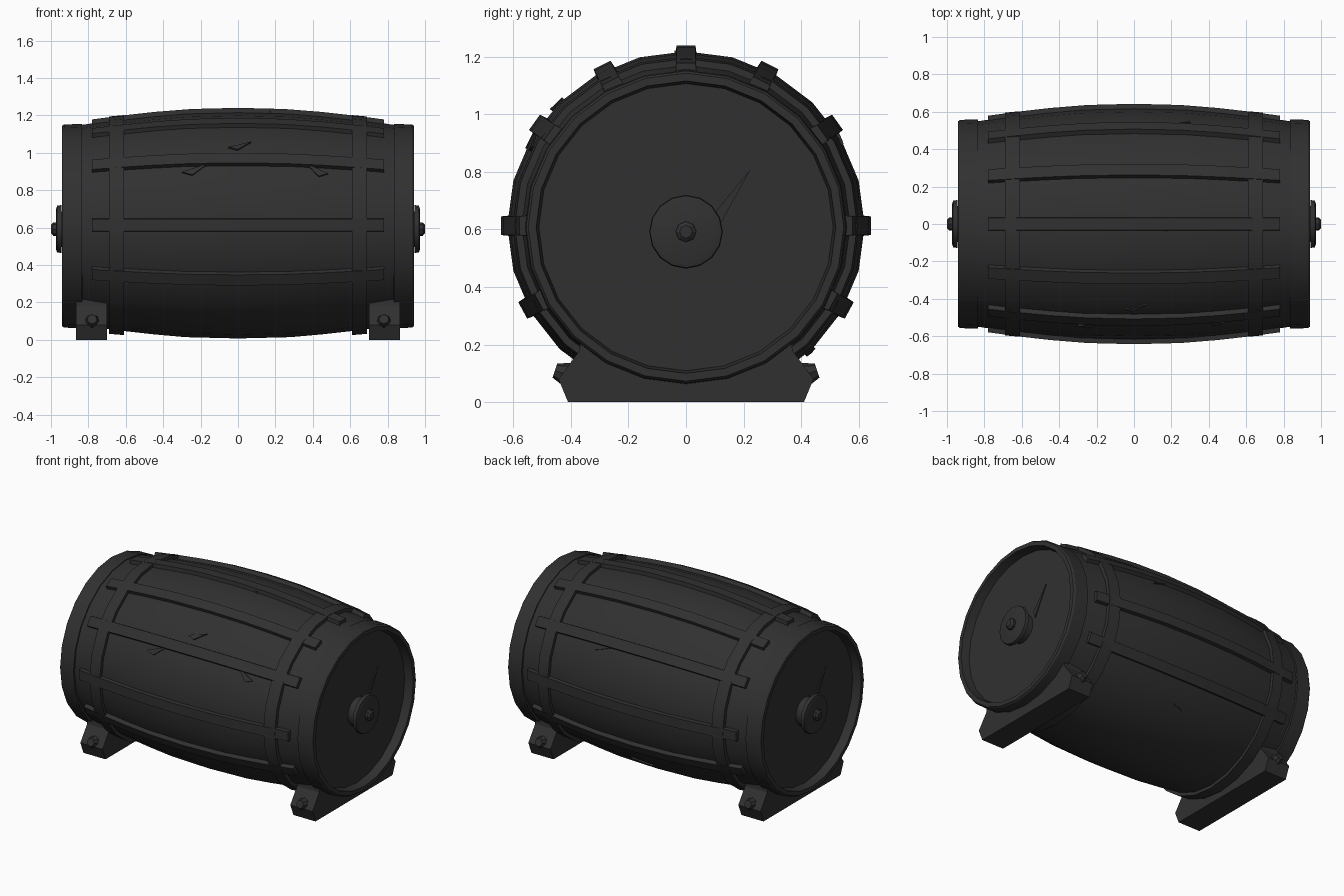
import bpy, bmesh, math
from mathutils import Matrix, Vector

if "Cube" in bpy.data.objects:
    bpy.data.objects.remove(bpy.data.objects["Cube"])

CZ, SY = 0.613, 1.025      # barrel axis height, slight sideways widening
mat = bpy.data.materials.new("charcoal")
mat.diffuse_color = (0.03, 0.03, 0.03, 1)
mat.use_nodes = True
mat.node_tree.nodes["Principled BSDF"].inputs["Base Color"].default_value = mat.diffuse_color


def finish(bm, name, angle=25):
    bmesh.ops.remove_doubles(bm, verts=bm.verts, dist=1e-5)
    bmesh.ops.recalc_face_normals(bm, faces=bm.faces)
    me = bpy.data.meshes.new(name)
    bm.to_mesh(me)
    bm.free()
    me.materials.append(mat)
    ob = bpy.data.objects.new(name, me)
    bpy.context.collection.objects.link(ob)
    bpy.ops.object.select_all(action='DESELECT')
    ob.select_set(True)
    bpy.context.view_layer.objects.active = ob
    bpy.ops.object.shade_smooth_by_angle(angle=math.radians(angle))
    return ob


def lathe(name, profile, sides=24, cz=CZ, sy=SY, closed=False, side=1):
    """Spin (x, radius) points around the x axis."""
    bm = bmesh.new()
    rings = []
    for x, r in profile:
        rings.append([bm.verts.new((side * x, sy * r * math.cos(a), cz + r * math.sin(a)))
                      for a in (2 * math.pi * i / sides for i in range(sides))])
    pairs = list(zip(rings, rings[1:]))
    if closed:
        pairs.append((rings[-1], rings[0]))
    for p, q in pairs:
        for i in range(sides):
            j = (i + 1) % sides
            bm.faces.new((p[i], p[j], q[j], q[i]))
    return finish(bm, name)


def loft(name, sections):
    """Join equal cross-sections and cap both ends."""
    bm = bmesh.new()
    rows = [[bm.verts.new(p) for p in s] for s in sections]
    n = len(rows[0])
    for p, q in zip(rows, rows[1:]):
        for i in range(n):
            j = (i + 1) % n
            bm.faces.new((p[i], p[j], q[j], q[i]))
    bm.faces.new(rows[0])
    bm.faces.new(rows[-1])
    return finish(bm, name)


# bulging barrel wall
half = [(0, .606), (.28, .599), (.45, .584), (.62, .565), (.72, .553), (.82, .538), (.885, .53)]
lathe("barrel_wall", [(-x, r) for x, r in half[:0:-1]] + half)


def wall_radius(x):
    x = abs(x)
    for (x0, r0), (x1, r1) in zip(half, half[1:]):
        if x <= x1:
            return r0 + (r1 - r0) * (x - x0) / (x1 - x0)
    return half[-1][1]


def on_wall(x, ang, lift, across=0.0):
    """Point above the wall, moved sideways along the tangent."""
    r = wall_radius(x) + lift
    c, s = math.cos(ang), math.sin(ang)
    return (x, SY * (r * c - across * s), CZ + r * s + across * c)


# raised battens running along the barrel
for deg in (90, 63, 117, 35, 145, 0, 180, -28, 208):
    a = math.radians(deg)
    w = 0.038
    loft("batten", [[on_wall(x, a, l, s * t) for l, s, t in
                     ((-.03, -1, w), (.021, -1, w * .85), (.021, 1, w * .85), (-.03, 1, w))]
                    for x in (-.78, -.62, -.45, -.25, 0, .25, .45, .62, .78)])

# splits in the wood beside the battens
for x, deg, dx, up in ((-.05, 137, .12, -.04), (-.3, 152, .14, -.05), (.48, 152, -.12, -.06),
                       (.1, 92, .18, -.05), (-.05, -48, .14, .04), (.3, 28, -.14, .05)):
    a = math.radians(deg)
    loft("wood_split", [[on_wall(x, a, l, 0), on_wall(x + dx * .4, a, l, .018),
                         on_wall(x + dx, a, l, up)] for l in (-.005, .008)])

for s in (-1, 1):
    # hoop, end rim and recessed head
    lathe("hoop", [(.61, .55), (.61, .588), (.69, .581), (.69, .54)], closed=True, side=s)
    lathe("end_rim", [(.83, .52), (.835, .546), (.93, .543), (.942, .535), (.942, .508),
                      (.88, .498)], closed=True, side=s, cz=.608)
    lathe("barrel_head", [(.885, 0), (.885, .505)], side=s, cz=.605)
    # round tap plate with knob
    lathe("tap_plate", [(.88, .095), (.945, .095), (.945, .128), (.967, .125), (.972, .11), (.972, 0)],
          16, .592, 1, side=s)
    lathe("tap_knob", [(.96, .036), (.988, .036), (1.0, .022), (1.0, 0)], 8, .592, 1, side=s)
    # split in the head
    loft("head_split", [[(s * x, s * .12, .62), (s * x, s * .225, .81), (s * x, s * .105, .665)]
                        for x in (.884, .891)])
    # cradle foot with a curved seat
    arc = [(SY * .535 * math.sin(t), CZ - .535 * math.cos(t))
           for t in (math.radians(-42 + 84 * i / 12) for i in range(13))]
    prof = [(.41, 0), (.443, .08), (.37, .18)] + arc[::-1] + [(-.37, .18), (-.443, .08), (-.41, 0)]
    loft("cradle_foot", [[(s * x, y, z) for y, z in prof] for x in (.70, .865)])
    # bolts on the sloping ends of the foot
    for t in (-1, 1):
        bm = bmesh.new()
        d = Vector((0, t * .9, .3)).normalized()
        m = Matrix.Translation((s * .78, t * .432, .102)) @ d.to_track_quat('Z', 'Y').to_matrix().to_4x4()
        bmesh.ops.create_cone(bm, cap_ends=True, segments=8, radius1=.044, radius2=.026,
                              depth=.05, matrix=m)
        finish(bm, "foot_bolt")
